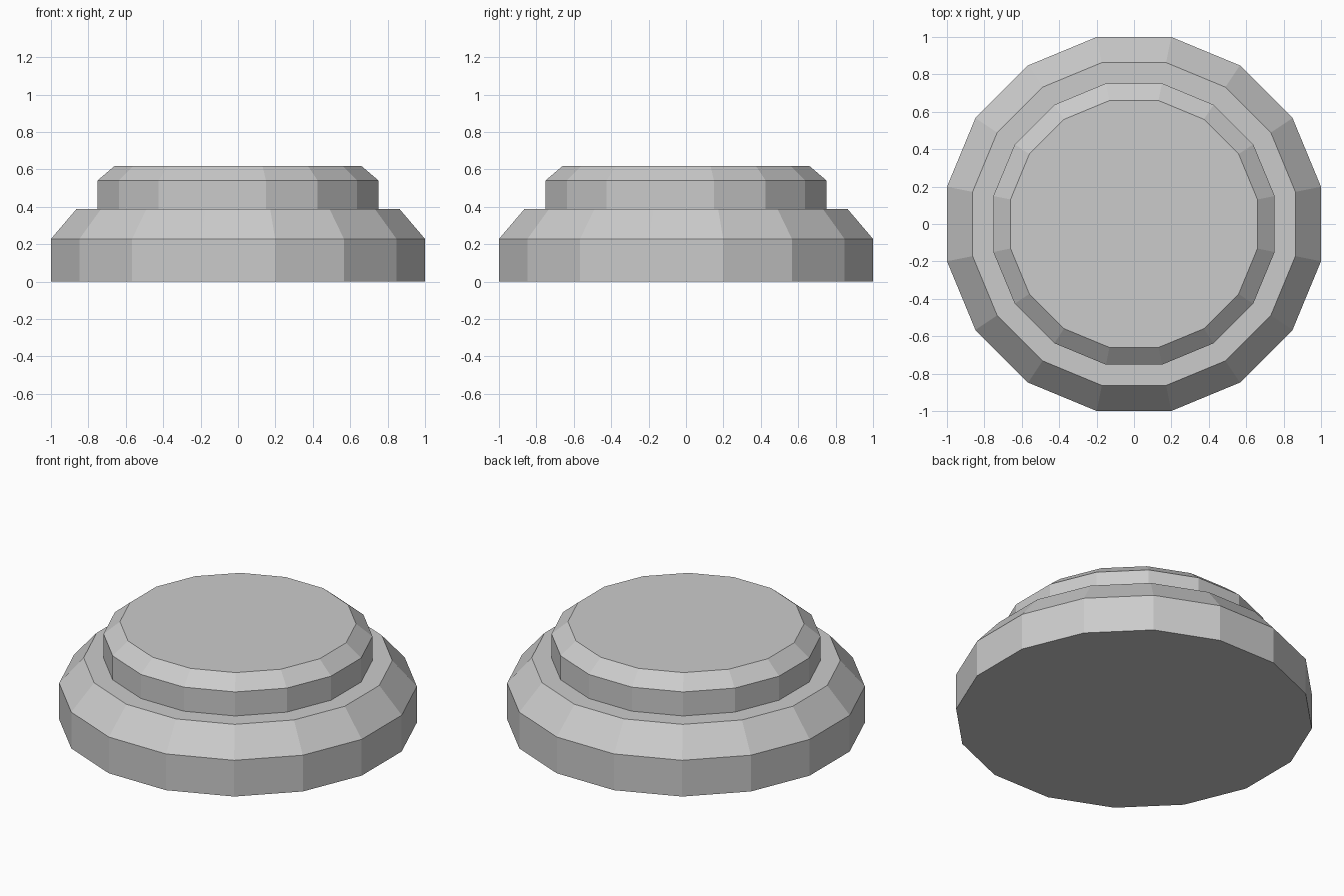
import bpy, bmesh
from math import cos, sin, pi

if "Cube" in bpy.data.objects:
    bpy.data.objects.remove(bpy.data.objects["Cube"])

SIDES = 16
# Stepped profile: (distance from axis to flat side, height)
PROFILE = [(1.0, 0.0), (1.0, 0.228), (0.863, 0.389),
           (0.752, 0.389), (0.752, 0.54), (0.66, 0.618)]


def ring(bm, apothem, z):
    r = apothem / cos(pi / SIDES)
    angles = [(i + 0.5) * 2 * pi / SIDES for i in range(SIDES)]
    return [bm.verts.new((r * cos(a), r * sin(a), z)) for a in angles]


# Two-tier bevelled pedestal, turned as one closed solid
bm = bmesh.new()
rings = [ring(bm, a, z) for a, z in PROFILE]
for low, high in zip(rings, rings[1:]):
    for i in range(SIDES):
        j = (i + 1) % SIDES
        bm.faces.new((low[i], low[j], high[j], high[i]))
bm.faces.new(rings[-1])
bm.faces.new(rings[0][::-1])

mesh = bpy.data.meshes.new("stepped_pedestal")
bm.to_mesh(mesh)
bm.free()
bpy.context.collection.objects.link(bpy.data.objects.new("stepped_pedestal", mesh))
